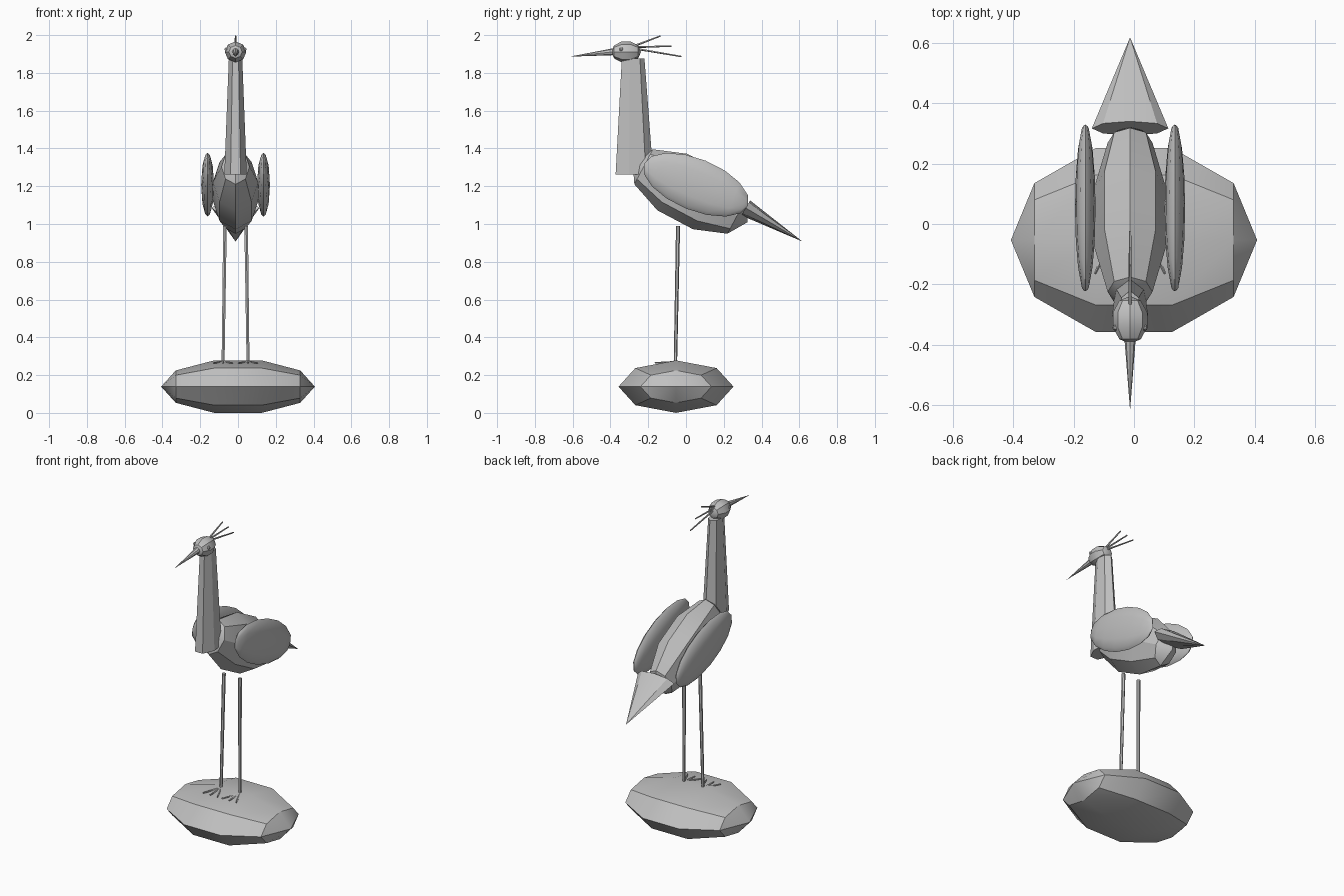
import bpy
import bmesh
from math import sin, cos, pi, radians
from mathutils import Vector, Matrix

cube = bpy.data.objects.get("Cube")
if cube:
    bpy.data.objects.remove(cube, do_unlink=True)

AXIS = -0.013  # centre plane of the bird

grey = bpy.data.materials.new("plain_grey")
grey.use_nodes = True
COLOUR = (0.53, 0.53, 0.53, 1)
grey.diffuse_color = COLOUR
for node in grey.node_tree.nodes:
    if node.type == "BSDF_PRINCIPLED":
        node.inputs["Base Color"].default_value = COLOUR


def finish(name, bm):
    """Turn a bmesh into a shaded, coloured object."""
    bmesh.ops.recalc_face_normals(bm, faces=bm.faces)
    mesh = bpy.data.meshes.new(name)
    bm.to_mesh(mesh)
    bm.free()
    mesh.materials.append(grey)
    obj = bpy.data.objects.new(name, mesh)
    bpy.context.collection.objects.link(obj)
    bpy.ops.object.select_all(action="DESELECT")
    obj.select_set(True)
    bpy.context.view_layer.objects.active = obj
    bpy.ops.object.shade_smooth_by_angle(angle=radians(30))
    return obj


def ellipsoid(name, centre, radii, axis, degrees, segments=8, rings=5):
    """Low-poly sphere, scaled in its own frame and then tilted."""
    bm = bmesh.new()
    matrix = (Matrix.Translation(centre) @ Matrix.Rotation(radians(degrees), 4, axis)
              @ Matrix.Diagonal((*radii, 1)))
    bmesh.ops.create_uvsphere(bm, u_segments=segments, v_segments=rings,
                              radius=1, matrix=matrix)
    return finish(name, bm)


def taper(name, start, end, r_start, r_end, sides=6, squash=1.0):
    """Tapered rod between two points; squash scales its sideways width."""
    start, end = Vector(start), Vector(end)
    along = (end - start).normalized()
    up = along.cross(Vector((1, 0, 0))).normalized()
    side = up.cross(along)
    bm = bmesh.new()
    rings = []
    for centre, r in ((start, r_start), (end, r_end)):
        rings.append([bm.verts.new(centre + side * r * squash * sin(2 * pi * i / sides)
                                   + up * r * cos(2 * pi * i / sides))
                      for i in range(sides)])
    low, high = rings
    for i in range(sides):
        j = (i + 1) % sides
        bm.faces.new((low[i], low[j], high[j], high[i]))
    bm.faces.new(low)
    if r_end > 0:
        bm.faces.new(high)
    else:
        bmesh.ops.remove_doubles(bm, verts=bm.verts, dist=0.0001)
    return finish(name, bm)


# Rock underfoot
ellipsoid("rock", (0, -0.053, 0.139), (0.146, 0.32, 0.407), "Y", 90)

# Body, neck and tail
ellipsoid("body", (AXIS, 0.022, 1.172), (0.126, 0.178, 0.345), "X", 62)
taper("neck", (AXIS, -0.278, 1.262), (AXIS, -0.283, 1.875), 0.105, 0.063, 7, 0.58)
taper("tail", (AXIS, 0.316, 1.085), (AXIS, 0.617, 0.907), 0.046, 0, 8, 2.75)

# Head and beak
ellipsoid("head", (AXIS, -0.317, 1.911), (0.06, 0.058, 0.079), "X", 90)
taper("beak", (AXIS, -0.375, 1.913), (AXIS, -0.617, 1.886), 0.019, 0, 8)

# Crest plumes
for i, (y, z) in enumerate(((-0.135, 1.996), (-0.077, 1.942), (-0.024, 1.887))):
    taper(f"crest_plume_{i + 1}", (AXIS, -0.27, 1.945 - 0.008 * i),
          (AXIS, y, z), 0.006, 0.004, 5)

# Paired parts
for label, s in (("left", 1), ("right", -1)):
    ellipsoid(f"{label}_wing", (AXIS + s * 0.148, 0.053, 1.208),
              (0.034, 0.137, 0.297), "X", 68, 12, 8)
    ellipsoid(f"{label}_eye", (AXIS + s * 0.048, -0.343, 1.925),
              (0.01, 0.01, 0.01), "X", 0, 8, 6)
    foot = Vector((AXIS + s * 0.066, -0.056, 0.268))
    taper(f"{label}_leg", foot, (AXIS + s * 0.056, -0.042, 0.99), 0.009, 0.011)
    for i in (-1, 0, 1):
        taper(f"{label}_toe_{i + 2}", foot,
              foot + Vector((i * 0.05, -0.108, -0.003)), 0.007, 0.004, 5)
